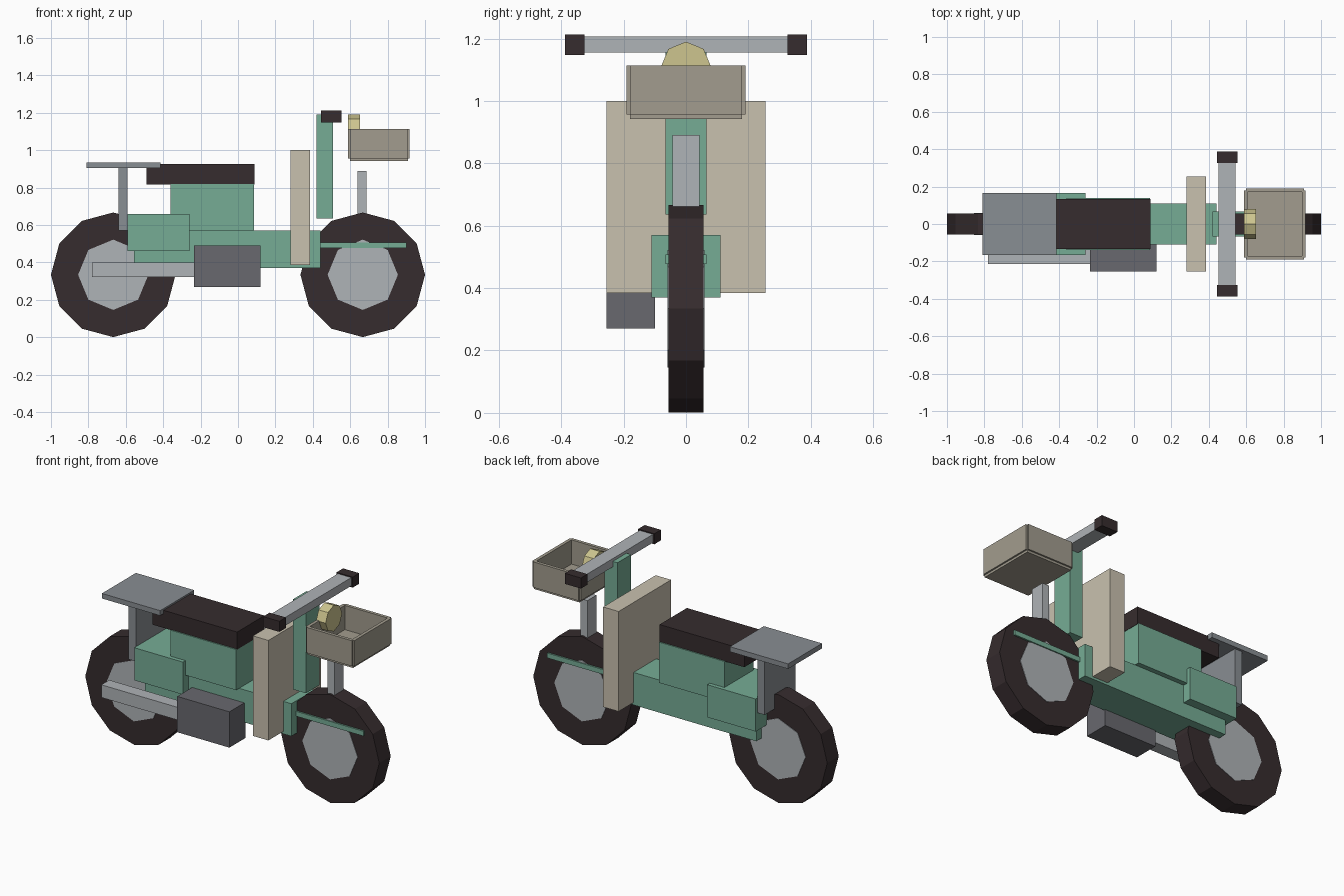
import bpy
import math

cube = bpy.data.objects.get("Cube")
if cube:
    bpy.data.objects.remove(cube, do_unlink=True)


def linear(c):
    c /= 255
    return c / 12.92 if c <= 0.04045 else ((c + 0.055) / 1.055) ** 2.4


def material(name, r, g, b):
    mat = bpy.data.materials.new(name)
    colour = (linear(r), linear(g), linear(b), 1)
    mat.diffuse_color = colour
    mat.use_nodes = True
    bsdf = next(n for n in mat.node_tree.nodes if n.type == "BSDF_PRINCIPLED")
    bsdf.inputs["Base Color"].default_value = colour
    return mat


rubber = material("dark rubber", 54, 44, 46)
silver = material("silver", 175, 179, 183)
green = material("body green", 118, 172, 149)
steel = material("steel grey", 137, 142, 147)
iron = material("engine grey", 104, 104, 110)
cream = material("cream", 201, 193, 175)
tan = material("basket tan", 162, 156, 142)
yellow = material("lamp yellow", 205, 197, 143)


def box(name, mat, x, y, z):
    """Box from (low, high) ranges; a single y number is a half width."""
    if not isinstance(y, tuple):
        y = (-y, y)
    ranges = (x, y, z)
    bpy.ops.mesh.primitive_cube_add(size=1, location=[(a + b) / 2 for a, b in ranges])
    ob = bpy.context.object
    ob.name = name
    ob.scale = [b - a for a, b in ranges]
    ob.data.materials.append(mat)
    bpy.ops.object.transform_apply(location=False, rotation=False, scale=True)
    return ob


def disc(name, mat, sides, radius, depth, location, rotation):
    bpy.ops.mesh.primitive_cylinder_add(vertices=sides, radius=radius, depth=depth,
                                        location=location, rotation=rotation)
    ob = bpy.context.object
    ob.name = name
    ob.data.materials.append(mat)


# Wheels: faceted tyre with a flat octagonal hub
upright = (math.pi / 2, 0, 0)
for end, x in (("rear", -0.667), ("front", 0.667)):
    disc(end + "_tyre", rubber, 12, 0.333, 0.112, (x, 0, 0.334), upright)
    disc(end + "_hub", silver, 8, 0.188, 0.118, (x, 0, 0.334), upright)

# Body
box("frame", green, (-0.555, 0.44), 0.11, (0.37, 0.57))
box("side_panels", green, (-0.59, -0.26), 0.165, (0.46, 0.66))
box("seat_base", green, (-0.36, 0.085), 0.14, (0.57, 0.82))
box("seat", rubber, (-0.49, 0.087), 0.133, (0.817, 0.925))
box("leg_shield", cream, (0.28, 0.385), 0.255, (0.385, 1.0))

# Luggage rack
box("rack", steel, (-0.81, -0.414), 0.165, (0.904, 0.935))
box("rack_support", steel, (-0.64, -0.59), 0.15, (0.57, 0.906))

# Engine and exhaust
box("engine", iron, (-0.235, 0.12), (-0.255, -0.10), (0.27, 0.49))
box("exhaust", silver, (-0.78, -0.2), (-0.214, -0.137), (0.322, 0.40))

# Steering and front fork
box("steering_column", green, (0.42, 0.508), 0.066, (0.636, 1.19))
box("fork", silver, (0.64, 0.686), 0.044, (0.6, 0.89))
box("fender", green, (0.43, 0.90), 0.066, (0.477, 0.507))
box("handlebar", silver, (0.452, 0.543), 0.34, (1.156, 1.207))
for side, y in (("left", (0.325, 0.388)), ("right", (-0.388, -0.325))):
    box(side + "_grip", rubber, (0.443, 0.553), y, (1.148, 1.213))

# Headlamp
disc("headlamp", yellow, 8, 0.08, 0.064, (0.62, 0, 1.11), (0, math.pi / 2, 0))

# Open basket: floor plate and four walls straddling its edges
box("basket_floor", tan, (0.598, 0.908), 0.18, (0.942, 0.964))
wall_z = (0.956, 1.113)
for side, x in (("rear", 0.598), ("front", 0.908)):
    box("basket_" + side + "_wall", tan, (x - 0.01, x + 0.01), 0.18, wall_z)
for side, y in (("right", -0.18), ("left", 0.18)):
    box("basket_" + side + "_wall", tan, (0.598, 0.908), (y - 0.01, y + 0.01), wall_z)
